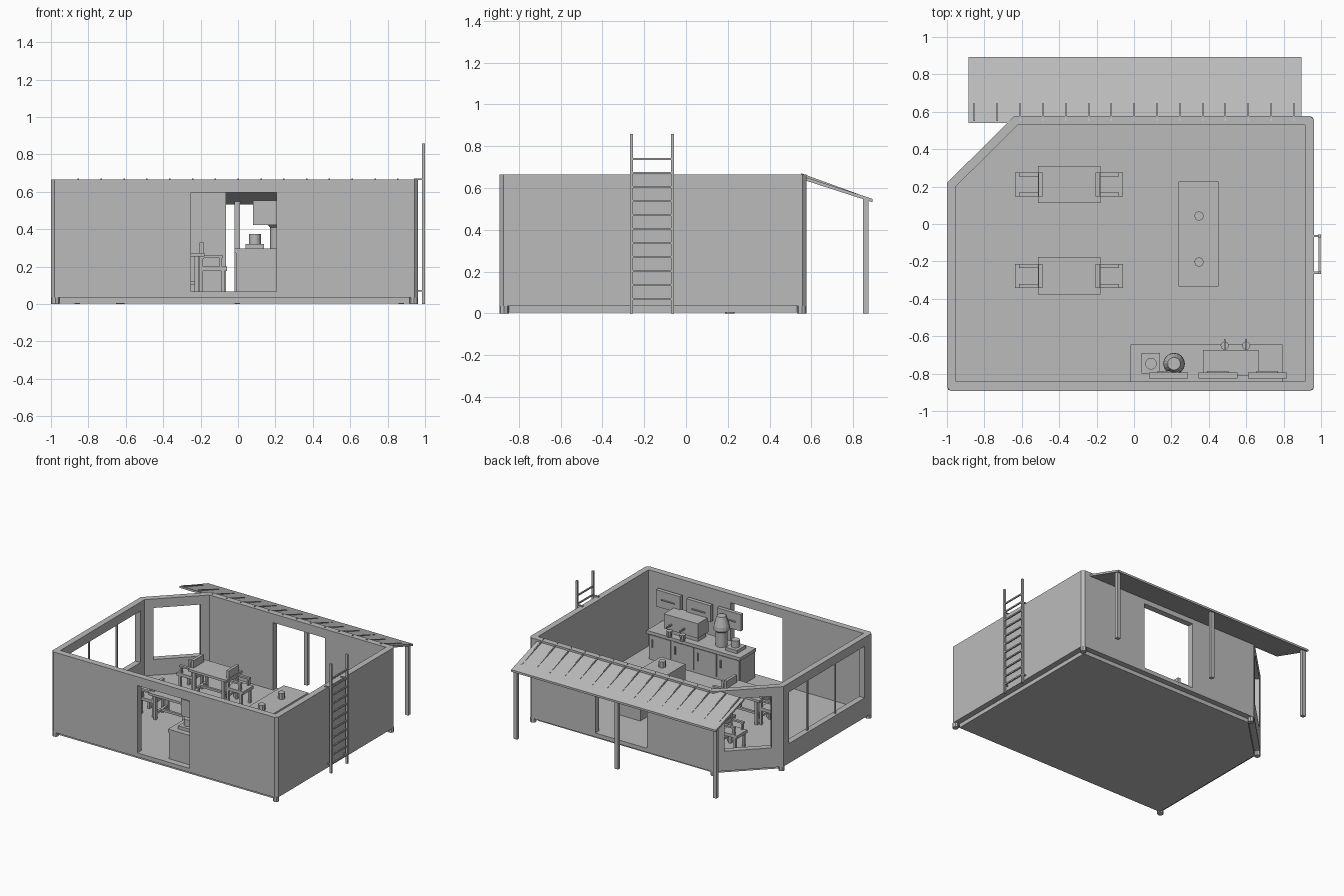
import bpy, bmesh, math
from mathutils import Vector, Matrix

if "Cube" in bpy.data.objects:
    bpy.data.objects.remove(bpy.data.objects["Cube"])

grey = bpy.data.materials.new("plain grey")
grey.diffuse_color = (0.5, 0.5, 0.5, 1)
grey.use_nodes = True
grey.node_tree.nodes["Principled BSDF"].inputs["Base Color"].default_value = grey.diffuse_color


def finish(name, bm):
    bmesh.ops.recalc_face_normals(bm, faces=bm.faces)
    me = bpy.data.meshes.new(name)
    bm.to_mesh(me)
    bm.free()
    me.materials.append(grey)
    ob = bpy.data.objects.new(name, me)
    bpy.context.collection.objects.link(ob)
    return ob


def boxes(name, specs):
    """One object from boxes given as (x0, x1, y0, y1, z0, z1)."""
    bm = bmesh.new()
    for x0, x1, y0, y1, z0, z1 in specs:
        m = (Matrix.Translation(((x0 + x1) / 2, (y0 + y1) / 2, (z0 + z1) / 2))
             @ Matrix.Diagonal((x1 - x0, y1 - y0, z1 - z0, 1)))
        bmesh.ops.create_cube(bm, size=1, matrix=m)
    return finish(name, bm)


def prism(name, pts, z0, z1):
    bm = bmesh.new()
    f = bm.faces.new([bm.verts.new((x, y, z0)) for x, y in pts])
    r = bmesh.ops.extrude_face_region(bm, geom=[f])
    vs = [g for g in r["geom"] if isinstance(g, bmesh.types.BMVert)]
    bmesh.ops.translate(bm, verts=vs, vec=(0, 0, z1 - z0))
    return finish(name, bm)


def lathe(name, x, y, profile, n=16):
    """Stacked cones through (radius, z) points."""
    bm = bmesh.new()
    rings = [[bm.verts.new((x + r * math.cos(i * math.tau / n), y + r * math.sin(i * math.tau / n), z))
              for i in range(n)] for r, z in profile]
    for a, b in zip(rings, rings[1:]):
        for i in range(n):
            bm.faces.new((a[i], a[(i + 1) % n], b[(i + 1) % n], b[i]))
    bm.faces.new(rings[0])
    bm.faces.new(rings[-1])
    return finish(name, bm)


def cut(ob, cutter):
    mod = ob.modifiers.new("cut", 'BOOLEAN')
    mod.operation, mod.solver, mod.object = 'DIFFERENCE', 'EXACT', cutter
    bpy.context.view_layer.update()
    me = bpy.data.meshes.new_from_object(ob.evaluated_get(bpy.context.evaluated_depsgraph_get()))
    ob.modifiers.clear()
    ob.data = me
    bpy.data.objects.remove(cutter)


# Shell with one cut-off corner
X0, X1, Y0, Y1 = -1.0, 0.963, -0.893, 0.577
c = 0.02
outer = [(X0 + c, Y0), (X1 - c, Y0), (X1, Y0 + c), (X1, Y1 - c), (X1 - c, Y1),
         (-0.64, Y1), (X0, 0.22), (X0, Y0 + c)]
inner = [(-0.953, -0.843), (0.915, -0.843), (0.915, 0.53), (-0.62, 0.53), (-0.953, 0.2)]
walls = prism("walls", outer, 0.035, 0.665)
cut(walls, prism("room_cutter", inner, 0.066, 0.9))
cut(walls, boxes("front_door_cutter", [(-0.25, 0.205, -1, -0.8, 0.066, 0.596)]))
cut(walls, boxes("back_door_cutter", [(-0.065, 0.385, 0.48, 0.7, 0.066, 0.596)]))
cut(walls, boxes("side_window_cutter", [(-1.1, -0.9, -0.79, 0.15, 0.19, 0.595)]))
corner = boxes("corner_window_cutter", [(-0.17, 0.17, -0.12, 0.12, 0.19, 0.595)])
corner.data.transform(Matrix.Translation((-0.81, 0.39, 0)) @ Matrix.Rotation(math.pi / 4, 4, 'Z'))
cut(walls, corner)

# Base plate, corner feet and window bars
prism("base_plate", [(-0.96, -0.855), (0.917, -0.855), (0.917, 0.533), (-0.62, 0.533), (-0.96, 0.2)], 0.004, 0.036)
for i, (x, y) in enumerate([(X0 + .023, Y0 + .023), (X1 - .023, Y0 + .023), (X1 - .023, Y1 - .023),
                            (-0.63, Y1 - .023), (X0 + .023, 0.21)]):
    lathe(f"corner_foot_{i}", x, y, [(0.023, 0), (0.023, 0.036)], 8)
boxes("window_bars", [(-0.982, -0.97, y - .006, y + .006, 0.19, 0.595) for y in (-0.457, -0.11)])

# Awning, its ribs and posts
ya, za, yb, zb = 0.54, 0.662, 0.893, 0.548
slope = (zb - za) / (yb - ya)


def sloped(name, bars):
    """Sheared slabs: (x0, x1, y0, y1, top offset at y0, at y1, thickness)."""
    bm = bmesh.new()
    for x0, x1, y0, y1, o0, o1, t in bars:
        prof = []
        for x in (x0, x1):
            p = []
            for y, o in ((y0, o0), (y1, o1)):
                z = za + slope * (y - ya) + o
                p += [(y, z), (y, z - t)] if y == y0 else [(y, z - t), (y, z)]
            prof.append([bm.verts.new((x, yy, zz)) for yy, zz in p])
        a, b = prof
        bm.faces.new(a)
        bm.faces.new(b)
        for i in range(4):
            bm.faces.new((a[i], a[(i + 1) % 4], b[(i + 1) % 4], b[i]))
    return finish(name, bm)


sloped("awning_roof", [(-0.885, 0.895, ya, yb, 0, 0, 0.016)])
sloped("awning_ribs", [(-0.853 + .122 * i - .004, -0.853 + .122 * i + .004, 0.55, 0.82, 0.012, 0.001, 0.014)
                       for i in range(15)])
boxes("awning_posts", [(x - .015, x + .015, 0.846, 0.873, 0, 0.548) for x in (-0.86, -0.005, 0.873)])

# Ladder on the right wall
rails = [(0.983, 1.0, y - .007, y + .007, 0, 0.858) for y in (-0.261, -0.064)]
rungs = [(0.987, 0.997, -0.261, -0.064, z - .005, z + .005) for z in [0.07 + .0668 * i for i in range(11)]]
mounts = [(x, 0.99, y - .006, y + .006, z - .004, z + .004)
          for y in (-0.261, -0.064) for x, z in ((0.955, 0.07), (0.94, 0.668))]
boxes("ladder", rails + rungs + mounts)

# Two tables, each with a pair of armchairs
for t, cy in enumerate((0.211, -0.277)):
    cx = -0.347
    boxes(f"table_{t}", [(cx - .167, cx + .167, cy - .1, cy + .1, 0.254, 0.272)]
          + [(cx + sx * .125 - .01, cx + sx * .125 + .01, cy + sy * .075 - .01, cy + sy * .075 + .01, 0.066, 0.255)
             for sx in (-1, 1) for sy in (-1, 1)]
          + [(cx + sx * .125 - .009, cx + sx * .125 + .009, cy - .075, cy + .075, 0.105, 0.122) for sx in (-1, 1)]
          + [(cx - .125, cx + .125, cy - .009, cy + .009, 0.105, 0.122)])
    for s in (-1, 1):
        def span(a, b):  # distances from the chair's inner edge
            p, q = cx + s * (.142 + a), cx + s * (.142 + b)
            return min(p, q), max(p, q)
        parts = [(*span(0, .147), cy - .064, cy + .064, 0.176, 0.2),
                 (*span(0, .022), cy - .064, cy + .064, 0.24, 0.33)]
        for sy in (-1, 1):
            y0, y1 = sorted((cy + sy * .043, cy + sy * .064))
            parts += [(*span(0, .018), y0, y1, 0.066, 0.25),
                      (*span(.115, .132), y0, y1, 0.066, 0.18),
                      (*span(.02, .125), y0, y1, 0.247, 0.26),
                      (*span(.105, .12), y0, y1, 0.2, 0.25)]
        boxes(f"chair_{t}_{'left' if s < 0 else 'right'}", parts)

# Island with two canisters
boxes("island", [(0.238, 0.452, -0.333, 0.228, 0.066, 0.3)])
for i, y in enumerate((0.043, -0.203)):
    lathe(f"canister_{i}", 0.348, y, [(0.026, 0.3), (0.026, 0.347)], 8)

# Kitchen counter with doors and handles
boxes("counter", [(-0.018, 0.794, -0.843, -0.645, 0.272, 0.297), (-0.01, 0.786, -0.843, -0.665, 0.066, 0.273)])
boxes("counter_doors", [(x + .008, x + .19, -0.668, -0.658, 0.085, 0.262) for x in [-0.008 + .198 * i for i in range(4)]])
boxes("door_handles", [(x + .16, x + .17, -0.66, -0.648, 0.17, 0.23) for x in [-0.008 + .198 * i for i in range(4)]])

# Things standing on the counter
boxes("grinder_base", [(0.04, 0.14, -0.8, -0.69, 0.297, 0.322)])
lathe("grinder_pot", 0.091, -0.747, [(0.031, 0.32), (0.031, 0.375)])
lathe("urn", 0.214, -0.747, [(0.042, 0.297), (0.042, 0.41), (0.058, 0.425), (0.056, 0.455),
                             (0.04, 0.51), (0.034, 0.53)])
boxes("brewing_machine", [(0.37, 0.665, -0.81, -0.675, 0.335, 0.45), (0.385, 0.65, -0.8, -0.7, 0.297, 0.336)])
for i, x in enumerate((0.485, 0.6)):
    lathe(f"cup_{i}", x, -0.64 - .01, [(0.018, 0.297), (0.022, 0.345)], 10)
    boxes(f"spout_{i}", [(x - .005, x + .005, -0.69, -0.615, 0.375, 0.386)])

# Wall cupboards above the counter
for i, x in enumerate((0.08, 0.345, 0.61)):
    boxes(f"wall_cupboard_{i}", [(x, x + .208, -0.825, -0.795, 0.422, 0.553),
                                 (x + .045, x + .16, -0.8, -0.787, 0.482, 0.49)])
